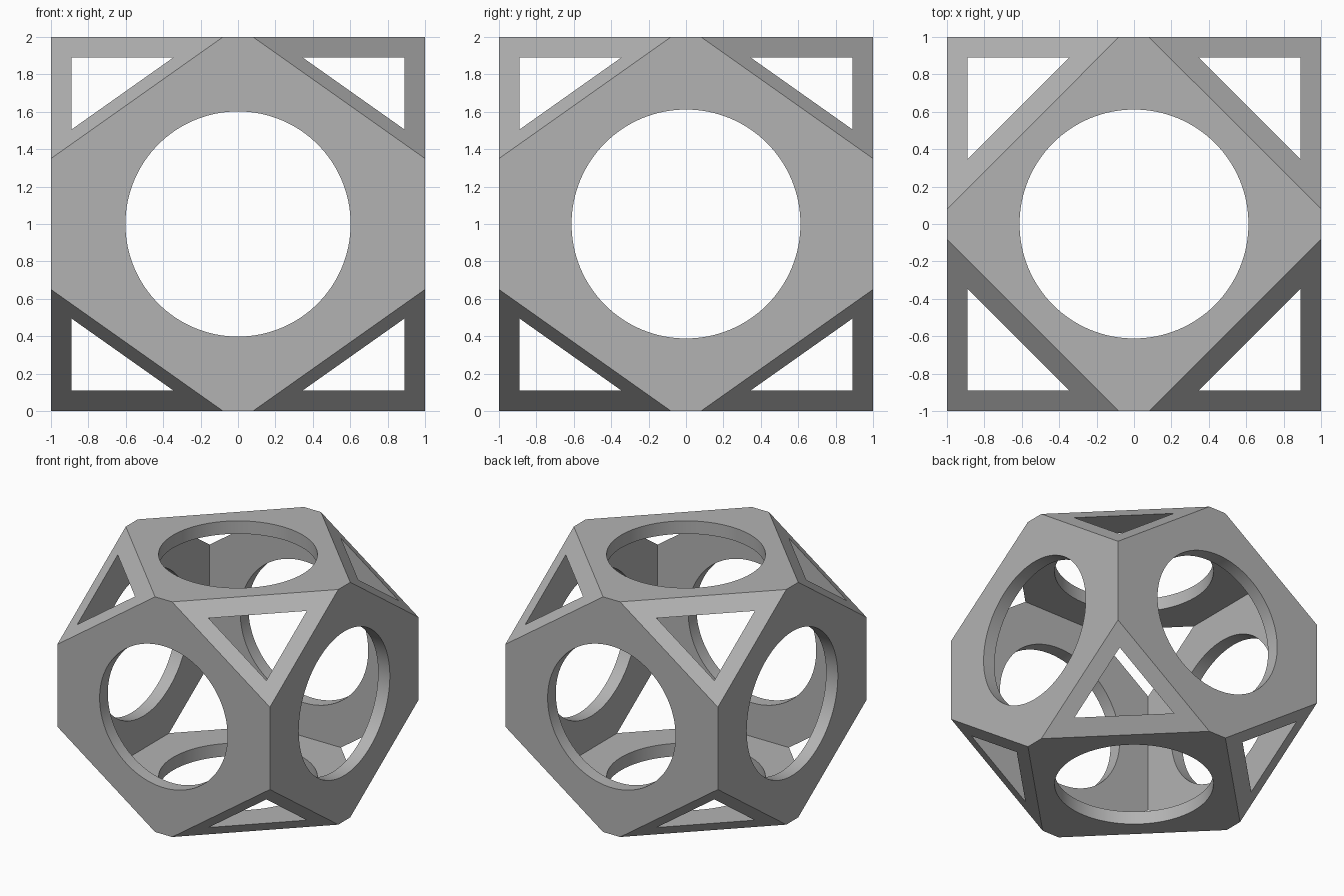
import bpy, bmesh, math
from itertools import product
from mathutils import Matrix, Vector

if "Cube" in bpy.data.objects:
    bpy.data.objects.remove(bpy.data.objects["Cube"], do_unlink=True)

CENTRE = Vector((0, 0, 1))
INNER = 0.89                 # half width of the hollow
CUT = Vector((0.92, 0.92, 0.65))   # corner cut-off along each axis
AXES = {"X": 0.612, "Y": 0.602, "Z": 0.612}   # hole radius by axis

grey = bpy.data.materials.new("plain grey")
grey.use_nodes = True
colour = (0.45, 0.45, 0.45, 1)
grey.diffuse_color = colour
grey.node_tree.nodes["Principled BSDF"].inputs["Base Color"].default_value = colour


def make_object(name, bm):
    bmesh.ops.recalc_face_normals(bm, faces=bm.faces)
    mesh = bpy.data.meshes.new(name)
    bm.to_mesh(mesh)
    bm.free()
    mesh.materials.append(grey)
    ob = bpy.data.objects.new(name, mesh)
    ob.location = CENTRE
    bpy.context.collection.objects.link(ob)
    return ob


def carve(body, cutter):
    mod = body.modifiers.new("carve", "BOOLEAN")
    mod.operation, mod.solver, mod.object = "DIFFERENCE", "EXACT", cutter
    bpy.context.view_layer.objects.active = body
    bpy.ops.object.modifier_apply(modifier=mod.name)
    bpy.data.objects.remove(cutter, do_unlink=True)


# Block with its eight corners sliced off
bm = bmesh.new()
bmesh.ops.create_cube(bm, size=2)
for signs in product((-1, 1), repeat=3):
    corner = Vector(signs)
    point = corner - Vector((signs[0] * CUT.x, 0, 0))
    normal = Vector(s / c for s, c in zip(signs, CUT))
    geom = bm.verts[:] + bm.edges[:] + bm.faces[:]
    cut = bmesh.ops.bisect_plane(bm, geom=geom, plane_co=point, plane_no=normal, clear_outer=True)
    edges = [e for e in cut["geom_cut"] if isinstance(e, bmesh.types.BMEdge)]
    bmesh.ops.edgeloop_fill(bm, edges=edges)
frame = make_object("hollow_frame", bm)

# Box hollow, which also opens the triangular windows
bm = bmesh.new()
bmesh.ops.create_cube(bm, size=2 * INNER)
carve(frame, make_object("hollow_cutter", bm))

# Round hole through each pair of opposite walls
for axis, radius in AXES.items():
    turn = {"X": Matrix.Rotation(math.pi / 2, 4, "Y"),
            "Y": Matrix.Rotation(math.pi / 2, 4, "X"),
            "Z": Matrix.Identity(4)}[axis]
    bm = bmesh.new()
    bmesh.ops.create_cone(bm, cap_ends=True, segments=128, radius1=radius,
                          radius2=radius, depth=3, matrix=turn)
    carve(frame, make_object("hole_cutter", bm))

# Smooth hole walls, crisp edges
bpy.ops.object.select_all(action="DESELECT")
frame.select_set(True)
bpy.context.view_layer.objects.active = frame
bpy.ops.object.shade_smooth_by_angle(angle=math.radians(30))
